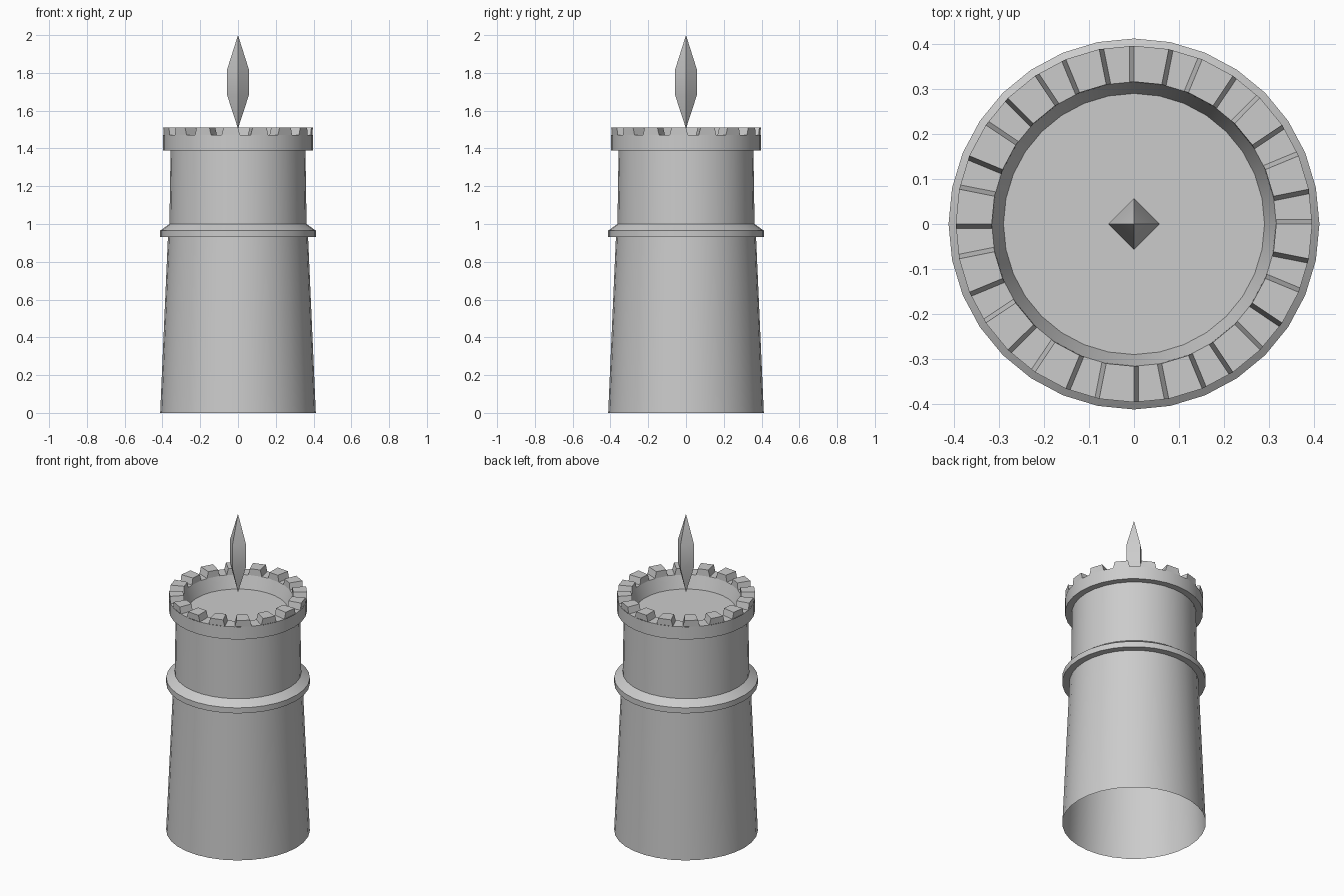
import bpy
import bmesh
from math import cos, sin, tau
from mathutils import Vector

if "Cube" in bpy.data.objects:
    bpy.data.objects.remove(bpy.data.objects["Cube"])

SIDES = 32


def ring_point(r, i, z, n=SIDES):
    a = tau * i / n
    return Vector((r * cos(a), r * sin(a), z))


def finish(name, bm):
    bmesh.ops.remove_doubles(bm, verts=bm.verts, dist=1e-5)
    mesh = bpy.data.meshes.new(name)
    bm.to_mesh(mesh)
    bm.free()
    obj = bpy.data.objects.new(name, mesh)
    bpy.context.collection.objects.link(obj)
    bpy.ops.object.select_all(action='DESELECT')
    obj.select_set(True)
    bpy.context.view_layer.objects.active = obj
    bpy.ops.object.shade_smooth_by_angle()
    return obj


def add_face(bm, points):
    bm.faces.new([bm.verts.new(p) for p in points])


def lathe(name, profile, n=SIDES):
    """Revolve (radius, z) pairs; going up the profile faces outward."""
    bm = bmesh.new()
    for (r0, z0), (r1, z1) in zip(profile, profile[1:]):
        for i in range(n):
            pts = [ring_point(r0, i, z0, n)]
            if r0 > 0:
                pts.append(ring_point(r0, i + 1, z0, n))
            pts.append(ring_point(r1, i + 1, z1, n))
            if r1 > 0:
                pts.append(ring_point(r1, i, z1, n))
            add_face(bm, pts)
    return finish(name, bm)


# Tapered wall with its raised band and overhanging crown, open underneath
lathe("tower_wall", [(0.412, 0), (0.371, 0.93), (0.412, 0.93), (0.412, 0.965),
                     (0.363, 1.0), (0.357, 1.39), (0.396, 1.39), (0.396, 1.47)])

# Sunken roof deck and sloping inside of the crown
R_OUT, R_IN, Z_GAP, Z_TOP = 0.396, 0.316, 1.47, 1.51
lathe("roof_deck", [(R_IN, Z_GAP), (0.29, 1.39), (0, 1.39)])

# Battlements: gaps on even segments, merlons with splayed sides on odd ones
SPLAY = 0.01


def splayed(r, i, toward):
    p, q = ring_point(r, i, Z_GAP), ring_point(r, toward, Z_GAP)
    return p + (q - p).normalized() * SPLAY


bm = bmesh.new()
for g in range(0, SIDES, 2):
    # gap floor
    add_face(bm, [splayed(R_IN, g, g + 1), splayed(R_OUT, g, g + 1),
                  splayed(R_OUT, g + 1, g), splayed(R_IN, g + 1, g)])
    # merlon
    a, b = g + 1, g + 2
    base = [splayed(R_OUT, a, a - 1), splayed(R_OUT, b, b + 1),
            splayed(R_IN, b, b + 1), splayed(R_IN, a, a - 1)]
    top = [ring_point(R_OUT, a, Z_TOP), ring_point(R_OUT, b, Z_TOP),
           ring_point(R_IN, b, Z_TOP), ring_point(R_IN, a, Z_TOP)]
    add_face(bm, top)
    for k in range(4):
        j = (k + 1) % 4
        add_face(bm, [base[k], base[j], top[j], top[k]])
finish("battlements", bm)

# Four-sided floating spike
lathe("spike", [(0, 1.505), (0.057, 1.68), (0.057, 1.82), (0, 2.0)], 4)
